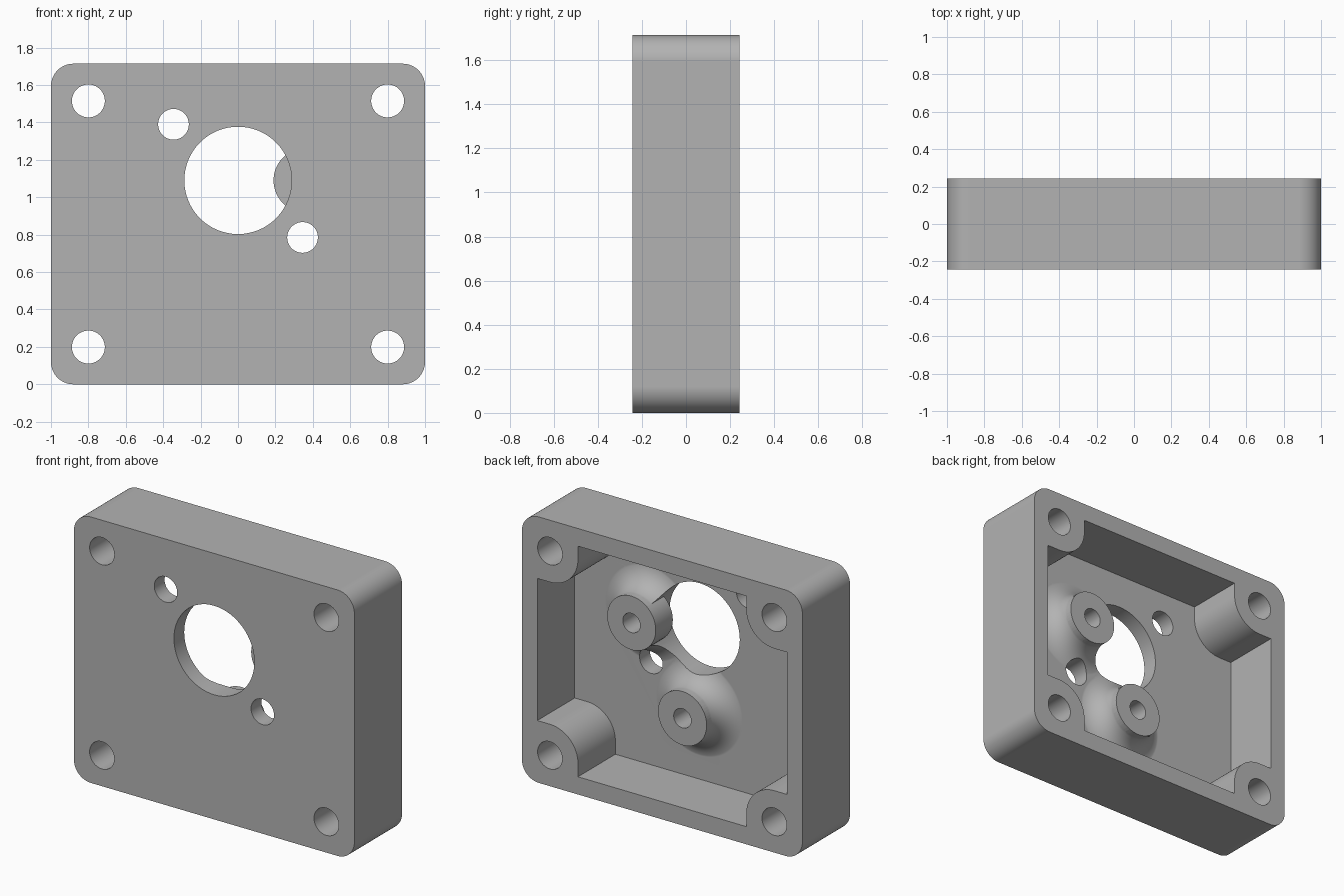
import bpy
import bmesh
from math import sin, cos, pi, radians

HALF_H = 0.857                   # half height of the housing
BACK, FRONT, FLOOR = 0.243, -0.243, -0.138
BOSS_TOP, BOSS_R, FLARE_R = 0.037, 0.173, 0.16
CORNERS = [(1, 1), (-1, 1), (-1, -1), (1, -1)]
BOSSES = [(0.363, 1.09), (0.0, 0.573)]

old = bpy.data.objects.get("Cube")
if old:
    bpy.data.objects.remove(old, do_unlink=True)

grey = bpy.data.materials.new("plain grey")
grey.use_nodes = True
grey.diffuse_color = (0.45, 0.45, 0.45, 1)
grey.node_tree.nodes["Principled BSDF"].inputs["Base Color"].default_value = grey.diffuse_color


def arc(cx, cz, r, a0, a1, n):
    """Points on an arc in the xz plane, angles in degrees."""
    angles = [radians(a0 + (a1 - a0) * i / n) for i in range(n + 1)]
    return [(cx + r * cos(a), cz + r * sin(a)) for a in angles]


def loft(name, sections):
    """Closed solid through (outline, y) sections."""
    bm = bmesh.new()
    rings = [[bm.verts.new((x, y, z)) for x, z in pts] for pts, y in sections]
    count = len(rings[0])
    for a, b in zip(rings, rings[1:]):
        for i in range(count):
            j = (i + 1) % count
            bm.faces.new((a[i], a[j], b[j], b[i]))
    bm.faces.new(rings[0])
    bm.faces.new(rings[-1])
    bmesh.ops.recalc_face_normals(bm, faces=bm.faces[:])
    mesh = bpy.data.meshes.new(name)
    bm.to_mesh(mesh)
    bm.free()
    mesh.materials.append(grey)
    obj = bpy.data.objects.new(name, mesh)
    bpy.context.collection.objects.link(obj)
    return obj


def cylinder(name, x, z, r, y0, y1, n=64):
    circle = arc(x, z, r, 0, 360, n)[:-1]
    return loft(name, [(circle, y0), (circle, y1)])


def combine(target, tool, operation):
    """Apply a boolean and discard the tool."""
    bpy.ops.object.select_all(action='DESELECT')
    bpy.context.view_layer.objects.active = target
    target.select_set(True)
    mod = target.modifiers.new("boolean", 'BOOLEAN')
    mod.operation, mod.solver, mod.object = operation, 'EXACT', tool
    bpy.ops.object.modifier_apply(modifier=mod.name)
    bpy.data.objects.remove(tool, do_unlink=True)


# Rounded outer block
outline = []
for k, (sx, sz) in enumerate(CORNERS):
    outline += arc(sx * 0.88, HALF_H + sz * (HALF_H - 0.12), 0.12, 90 * k, 90 * k + 90, 16)
housing = loft("motor_housing", [(outline, FRONT), (outline, BACK)])

# Rear cavity, leaving a rounded post in each corner
quarter = [(0.89, 0.458)] + arc(0.8, 0.658, 0.2, 270, 180, 20) + [(0.6, 0.743)]
pocket = []
for sx, sz in CORNERS:
    pts = [(sx * x, HALF_H + sz * z) for x, z in quarter]
    pocket += pts if sx * sz > 0 else pts[::-1]
combine(housing, loft("cavity", [(pocket, FLOOR), (pocket, BACK + 0.1)]), 'DIFFERENCE')

# Concave flares round the boss feet
for x, z in BOSSES:
    sections = [(arc(x, z, BOSS_R + FLARE_R, 0, 360, 64)[:-1], FLOOR - 0.04)]
    for i in range(15):
        a = pi / 2 * i / 14
        r = BOSS_R - 0.002 + FLARE_R * (1 - sin(a))
        y = FLOOR - 0.002 + FLARE_R * (1 - cos(a))
        sections.append((arc(x, z, r, 0, 360, 64)[:-1], y))
    combine(housing, loft("flare", sections), 'UNION')

# Through holes: corner bolts, shaft opening and two small screws
holes = [(sx * 0.8, HALF_H + sz * 0.658, 0.088) for sx, sz in CORNERS]
holes += [(0, 1.09, 0.287), (-0.345, 1.39, 0.082), (0.345, 0.785, 0.082)]
for x, z, r in holes:
    combine(housing, cylinder("hole", x, z, r, FRONT - 0.1, BACK + 0.1), 'DIFFERENCE')

# Bosses with blind holes; one overhangs the shaft opening
for x, z in BOSSES:
    combine(housing, cylinder("boss", x, z, BOSS_R, FLOOR + 0.001, BOSS_TOP), 'UNION')
    combine(housing, cylinder("pilot", x, z, 0.062, FLOOR + 0.01, BACK), 'DIFFERENCE')

# Smooth curves, crisp edges, flat planes
bpy.ops.object.select_all(action='DESELECT')
housing.select_set(True)
bpy.context.view_layer.objects.active = housing
bpy.ops.object.shade_smooth_by_angle(angle=radians(30))
weighted = housing.modifiers.new("flat planes", 'WEIGHTED_NORMAL')
weighted.keep_sharp = True
